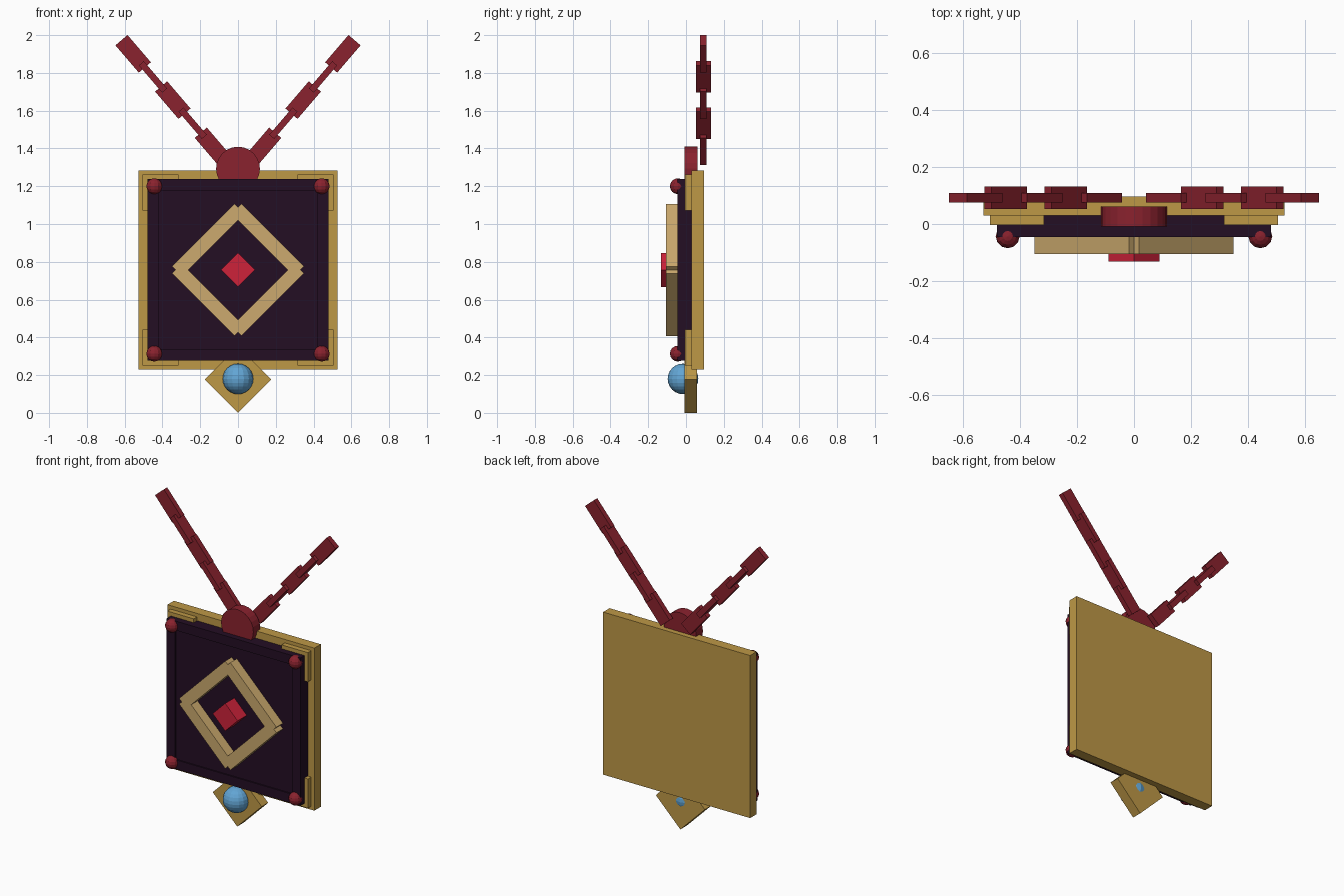
import bpy, math
from mathutils import Matrix, Vector

if "Cube" in bpy.data.objects:
    bpy.data.objects.remove(bpy.data.objects["Cube"])


def mat(name, rgb):
    m = bpy.data.materials.new(name)
    lin = [((c / 255 + 0.055) / 1.055) ** 2.4 if c > 10 else c / 255 / 12.92 for c in rgb]
    m.diffuse_color = (*lin, 1)
    m.use_nodes = True
    m.node_tree.nodes["Principled BSDF"].inputs["Base Color"].default_value = m.diffuse_color
    return m


GOLD = mat("gold", (190, 152, 70))
TAN = mat("pale_gold", (204, 170, 110))
DARK = mat("dark_plum", (36, 14, 36))
MAROON = mat("maroon", (138, 34, 46))
RED = mat("bright_red", (205, 34, 58))
BLUE = mat("sky_blue", (98, 165, 212))


def finish(name, material):
    ob = bpy.context.object
    ob.name = name
    ob.data.materials.append(material)
    return ob


def box(name, material, x, z, w, h, y0, y1, angle=0):
    """Box w by h in the front plane, turned by angle, from depth y0 to y1."""
    bpy.ops.mesh.primitive_cube_add(size=1)
    ob = finish(name, material)
    ob.data.transform(Matrix.Translation((x, (y0 + y1) / 2, z))
                      @ Matrix.Rotation(-angle, 4, 'Y')
                      @ Matrix.Diagonal(Vector((w, y1 - y0, h, 1))))
    return ob


def ball(name, material, x, y, z, r, seg, rings):
    bpy.ops.mesh.primitive_uv_sphere_add(segments=seg, ring_count=rings, radius=r, location=(x, y, z))
    return finish(name, material)


ZC = 0.757          # centre height of the plaque
Q = math.pi / 4

# Plaque: gold backing, dark panel and its slim raised border
box("back_plate", GOLD, 0, ZC, 1.055, 1.055, 0.03, 0.096)
box("dark_panel", DARK, 0, ZC, 0.96, 0.96, -0.038, 0.032)
for s in (-1, 1):
    box("panel_border_side", DARK, s * 0.45, ZC, 0.06, 0.96, -0.046, 0.0)
    box("panel_border_rail", DARK, 0, ZC + s * 0.45, 0.84, 0.06, -0.046, 0.0)

# Corner brackets and studs
for sx in (-1, 1):
    for sz in (-1, 1):
        box("corner_bracket", GOLD, sx * 0.41, ZC + sz * 0.41, 0.19, 0.19, -0.004, 0.04)
        ball("corner_stud", MAROON, sx * 0.443, -0.043, ZC + sz * 0.443, 0.042, 12, 8)

# Diamond frame of four bars around a red gem
for k in range(4):
    a = Q + k * math.pi / 2
    box("diamond_bar", TAN, 0.223 * math.cos(a), ZC + 0.223 * math.sin(a),
        0.074, 0.468, -0.105, -0.036, a)
box("center_gem", RED, 0, ZC, 0.127, 0.127, -0.132, -0.036, Q)

# Hanging drop below
box("drop_plate", GOLD, 0, 0.176, 0.249, 0.249, -0.008, 0.058, Q)
ball("drop_bead", BLUE, 0, -0.016, 0.18, 0.081, 16, 12)

# Round bail on top
bpy.ops.mesh.primitive_cylinder_add(vertices=24, radius=0.116, depth=0.07,
                                    location=(0, 0.027, 1.293), rotation=(math.pi / 2, 0, 0))
finish("bail_disc", MAROON)

# Two chains of links, each turned a quarter from the last
slope = math.atan2(0.1225, 0.105)
for s in (-1, 1):
    for i in range(5):
        wide, deep = (0.084, 0.034) if i % 2 == 0 else (0.034, 0.08)
        box("chain_link", MAROON, s * (0.135 + 0.105 * i), 1.411 + 0.1225 * i, 0.19, wide,
            0.092 - deep / 2, 0.092 + deep / 2, slope if s > 0 else math.pi - slope)
